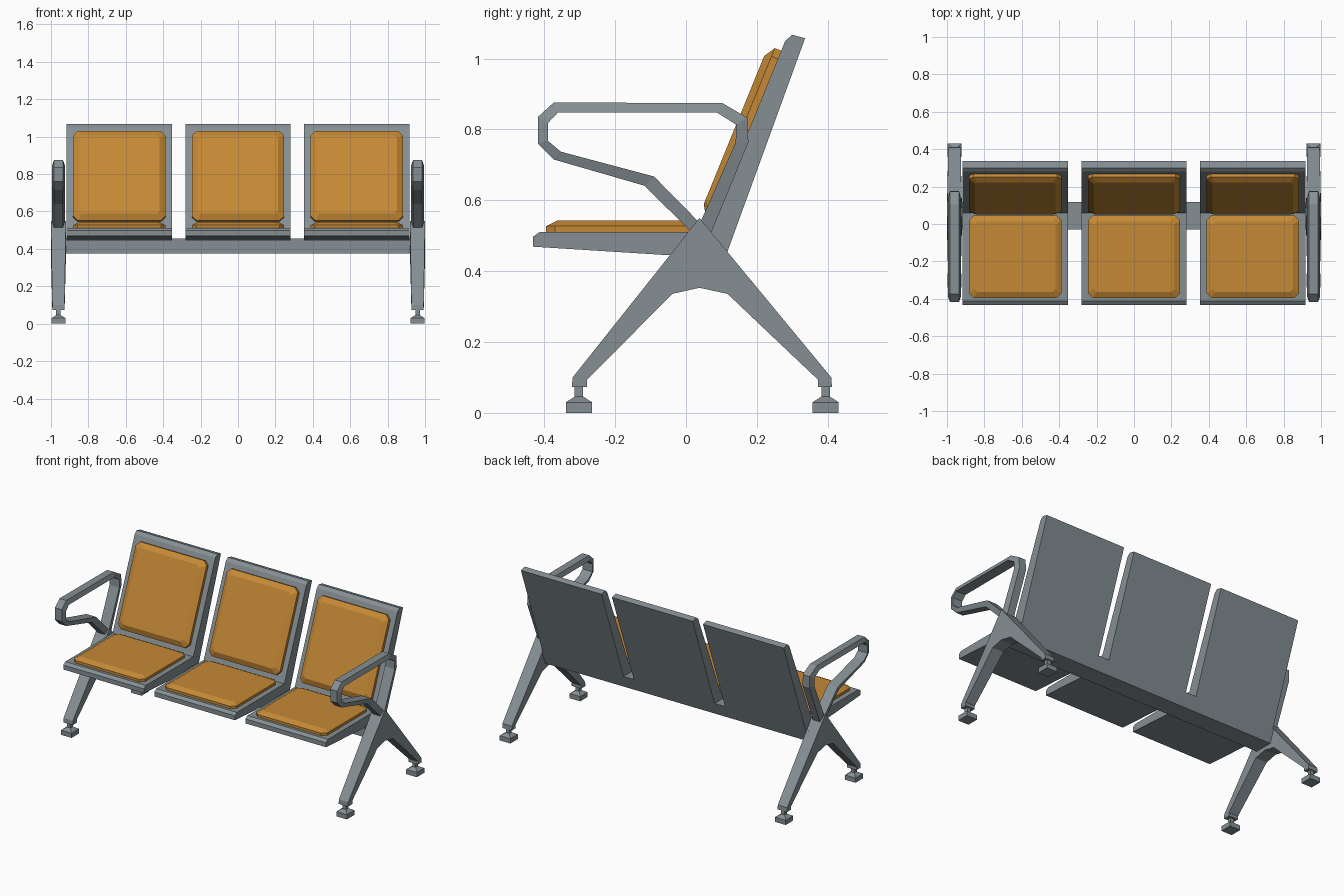
import bpy, bmesh
from mathutils import Vector

if "Cube" in bpy.data.objects:
    bpy.data.objects.remove(bpy.data.objects["Cube"])


def material(name, rgb):
    m = bpy.data.materials.new(name)
    m.diffuse_color = (*rgb, 1)
    m.use_nodes = True
    m.node_tree.nodes["Principled BSDF"].inputs["Base Color"].default_value = m.diffuse_color
    return m


GREY = material("grey metal", (0.235, 0.275, 0.295))
ORANGE = material("orange padding", (0.56, 0.25, 0.035))


def loft(name, rings, mat, closed=False):
    """Skin a list of point rings; cap the ends unless the loop is closed."""
    bm = bmesh.new()
    vs = [[bm.verts.new(p) for p in r] for r in rings]
    n = len(rings[0])
    for a, b in zip(vs, vs[1:] + (vs[:1] if closed else [])):
        for i in range(n):
            j = (i + 1) % n
            bm.faces.new((a[i], a[j], b[j], b[i]))
    if not closed:
        bm.faces.new(vs[0][::-1])
        bm.faces.new(vs[-1])
    bmesh.ops.recalc_face_normals(bm, faces=bm.faces)
    me = bpy.data.meshes.new(name)
    bm.to_mesh(me)
    bm.free()
    me.materials.append(mat)
    ob = bpy.data.objects.new(name, me)
    bpy.context.collection.objects.link(ob)
    return ob


def prism(name, profile, x0, x1, mat):
    """Extrude a (y, z) side profile along x."""
    return loft(name, [[(x, y, z) for y, z in profile] for x in (x0, x1)], mat)


def cushion(name, centre, v, n, hx, hv, height):
    """Padded block: chamfered corners, short wall, wide sloped rim."""
    u, v, n, c = Vector((1, 0, 0)), Vector(v), Vector(n), Vector(centre)
    rings = []
    for inset, h, cut in ((0, -0.004, 0.025), (0, height * 0.5, 0.025), (0.032, height, 0.015)):
        a, b = hx - inset, hv - inset
        pts = [(a, b - cut), (a - cut, b), (cut - a, b), (-a, b - cut),
               (-a, cut - b), (cut - a, -b), (a - cut, -b), (a, cut - b)]
        rings.append([c + u * p + v * q + n * h for p, q in pts])
    return loft(name, rings, ORANGE)


# Three seat shells with padding
SHELL = [(-0.432, 0.469), (-0.432, 0.497), (-0.412, 0.511), (0.06, 0.511),
         (0.28, 1.05), (0.30, 1.067), (0.336, 1.057), (0.117, 0.455), (-0.05, 0.445)]
for label, cx in (("left", -0.635), ("middle", 0), ("right", 0.635)):
    prism(label + "_seat_shell", SHELL, cx - 0.281, cx + 0.281, GREY)
    cushion(label + "_seat_cushion", (cx, -0.175, 0.511), (0, 1, 0), (0, 0, 1),
            0.247, 0.22, 0.032)
    cushion(label + "_back_cushion", (cx, 0.1715, 0.7835), (0, 0.378, 0.926),
            (0, -0.926, 0.378), 0.247, 0.2575, 0.039)

# Cross beam under the seats
prism("cross_beam", [(-0.03, 0.375), (0.088, 0.375), (0.117, 0.455), (-0.03, 0.455)],
      -0.94, 0.94, GREY)

# Leg frame outline, and armrest path as (outer, inner) pairs
LEG = [(0.038, 0.55), (-0.32, 0.10), (-0.322, 0.073), (-0.28, 0.073), (-0.28, 0.093),
       (-0.038, 0.336), (0.038, 0.353), (0.117, 0.336), (0.373, 0.093), (0.373, 0.073),
       (0.412, 0.073), (0.41, 0.10)]
ARM = [((0.01, 0.515), (0.035, 0.54)), ((-0.117, 0.641), (-0.09, 0.667)),
       ((-0.373, 0.715), (-0.353, 0.737)), ((-0.418, 0.76), (-0.39, 0.768)),
       ((-0.418, 0.835), (-0.39, 0.817)), ((-0.373, 0.876), (-0.362, 0.847)),
       ((0.103, 0.874), (0.088, 0.847)), ((0.173, 0.833), (0.142, 0.813)),
       ((0.176, 0.763), (0.14, 0.763)), ((0.07, 0.505), (0.035, 0.525))]

for label, s in (("left", -1), ("right", 1)):
    cx = s * 0.96
    # Leg frame, a little narrower toward the floor
    leg = prism(label + "_leg_frame", LEG, cx - 0.04, cx + 0.04, GREY)
    for vert in leg.data.vertices:
        k = 0.82 + 0.18 * min(1, max(0, (vert.co.z - 0.1) / 0.25))
        vert.co.x = cx + (vert.co.x - cx) * k
    # Armrest loop, tapered toward its outer edge
    loft(label + "_armrest",
         [[(cx - 0.024, *o), (cx + 0.024, *o), (cx + 0.034, *i), (cx - 0.034, *i)]
          for o, i in ARM], GREY)
    # Levelling feet
    for end, cy in (("front", -0.302), ("back", 0.394)):
        sections = ((0.037, 0), (0.037, 0.03), (0.012, 0.046), (0.012, 0.08))
        loft(f"{label}_{end}_foot",
             [[(cx + a * r, cy + b * r, z) for a, b in ((-1, -1), (1, -1), (1, 1), (-1, 1))]
              for r, z in sections], GREY)
